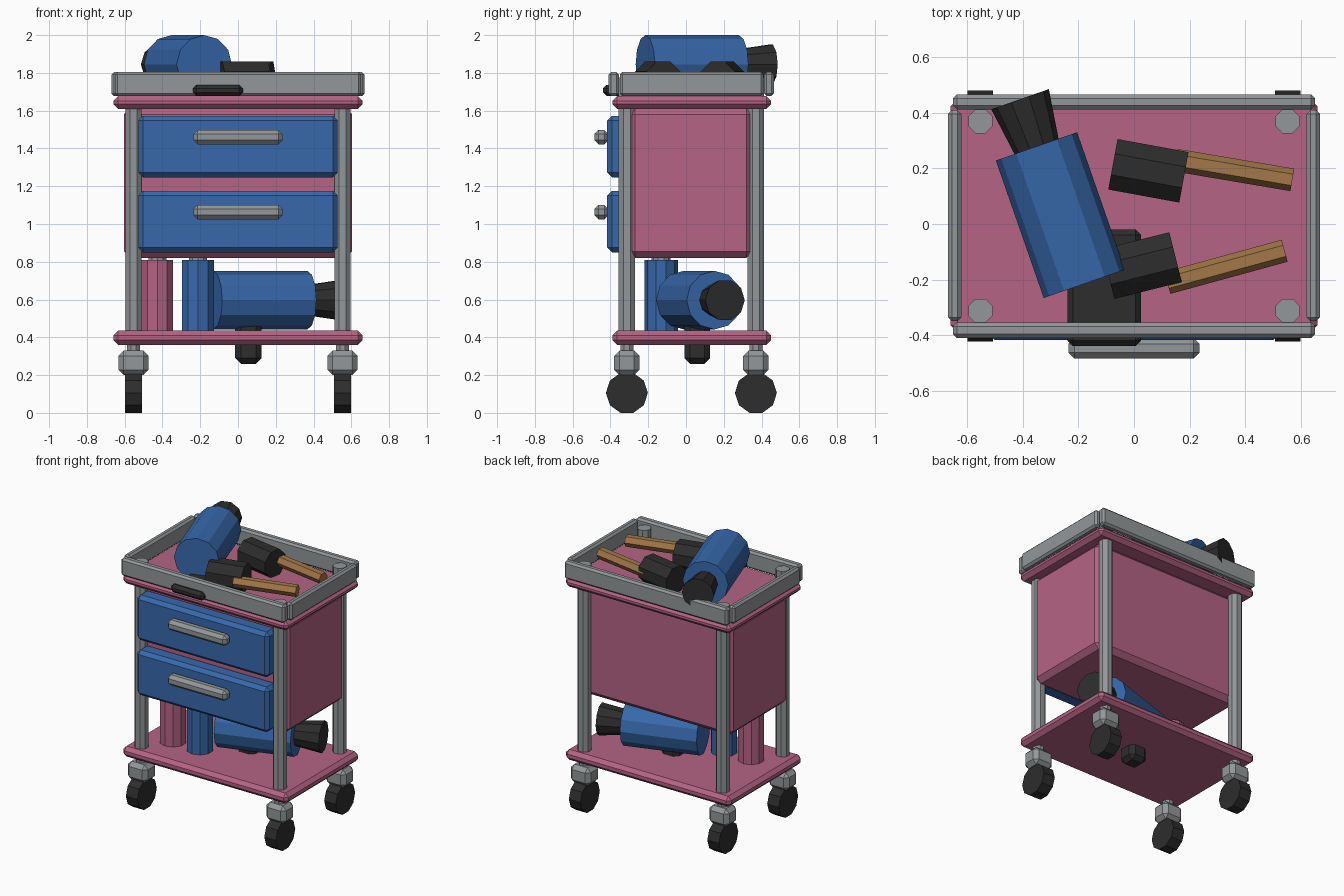
import bpy
import bmesh
from math import radians, cos, sin
from mathutils import Matrix, Vector

default = bpy.data.objects.get("Cube")
if default:
    bpy.data.objects.remove(default, do_unlink=True)


def material(name, color):
    mat = bpy.data.materials.new(name)
    mat.use_nodes = True
    rgba = (*color, 1)
    mat.diffuse_color = rgba
    mat.node_tree.nodes["Principled BSDF"].inputs["Base Color"].default_value = rgba
    return mat


PINK = material("rose_pink", (0.46, 0.125, 0.23))
BLUE = material("drawer_blue", (0.038, 0.14, 0.41))
GREY = material("metal_grey", (0.29, 0.31, 0.32))
BLACK = material("rubber_black", (0.026, 0.026, 0.026))
WOOD = material("wood_brown", (0.37, 0.19, 0.065))


def finish(name, bm, mat):
    mesh = bpy.data.meshes.new(name)
    bm.to_mesh(mesh)
    bm.free()
    mesh.materials.append(mat)
    obj = bpy.data.objects.new(name, mesh)
    bpy.context.collection.objects.link(obj)
    return obj


def box(name, mat, x, y, z, bevel):
    """Chamfered box from (min, max) ranges on each axis."""
    bm = bmesh.new()
    bmesh.ops.create_cube(bm, size=1)
    ranges = (x, y, z)
    for v in bm.verts:
        v.co = Vector([lo + (c + 0.5) * (hi - lo) for c, (lo, hi) in zip(v.co, ranges)])
    bmesh.ops.bevel(bm, geom=bm.edges[:], offset=bevel, segments=1, affect="EDGES")
    return finish(name, bm, mat)


def rod(name, mat, start, direction, length, r1, r2=None, sides=10, roll=0):
    """Cylinder or cone; direction is 'up' or a horizontal heading in degrees."""
    bm = bmesh.new()
    bmesh.ops.create_cone(bm, cap_ends=True, segments=sides, radius1=r1,
                          radius2=r1 if r2 is None else r2, depth=length,
                          matrix=Matrix.Translation((0, 0, length / 2)))
    turn = Matrix.Rotation(radians(roll), 4, "Z")
    if direction != "up":
        turn = (Matrix.Rotation(radians(direction), 4, "Z")
                @ Matrix.Rotation(radians(90), 4, "Y") @ turn)
    bm.transform(Matrix.Translation(start) @ turn)
    return finish(name, bm, mat)


# Shelves and cabinet
WIDE, DEEP = (-0.66, 0.66), (-0.39, 0.45)
box("bottom_shelf", PINK, WIDE, DEEP, (0.36, 0.435), 0.025)
box("tray_floor", PINK, WIDE, DEEP, (1.61, 1.677), 0.025)
box("cabinet", PINK, (-0.604, 0.604), (-0.305, 0.355), (0.82, 1.615), 0.035)

# Drawers with handles
for label, z in (("lower", 1.013), ("upper", 1.41)):
    box(label + "_drawer", BLUE, (-0.528, 0.528), (-0.417, -0.29), (z - 0.163, z + 0.163), 0.025)
    h = z + 0.05
    box(label + "_drawer_handle", GREY, (-0.236, 0.236), (-0.485, -0.41), (h - 0.038, h + 0.038), 0.022)

# Tray rails
RAIL_Z = (1.677, 1.805)
box("front_rail", GREY, (-0.652, 0.652), (-0.41, -0.355), RAIL_Z, 0.014)
box("back_rail", GREY, (-0.652, 0.652), (0.413, 0.466), RAIL_Z, 0.014)
for label, s in (("right", -1), ("left", 1)):
    box(label + "_rail", GREY, sorted((s * 0.622, s * 0.67)), (-0.35, 0.41), RAIL_Z, 0.014)

# Posts and casters
for side, x in (("right", -0.553), ("left", 0.553)):
    for end, y in (("front", -0.313), ("back", 0.37)):
        tag = end + "_" + side
        rod(tag + "_post", GREY, (x, y, 0.40), "up", 1.375, 0.047, sides=8, roll=22.5)
        rod(tag + "_caster_stem", GREY, (x, y, 0.3), "up", 0.1, 0.037, sides=8, roll=22.5)
        box(tag + "_caster_fork", GREY, (x - 0.08, x + 0.08), (y - 0.067, y + 0.067), (0.2, 0.33), 0.028)
        rod(tag + "_wheel", BLACK, (x - 0.046, y, 0.106), 0, 0.092, 0.111)

# Bottles on the bottom shelf
for label, mat, x in (("pink", PINK, -0.427), ("blue", BLUE, -0.212)):
    rod(label + "_bottle", mat, (x, -0.132, 0.43), "up", 0.38, 0.0885)
    rod(label + "_bottle_cap", GREY, (x, -0.132, 0.80), "up", 0.09, 0.05)


# Hair dryers
def dryer(label, center, heading):
    axis = Vector((cos(radians(heading)), sin(radians(heading)), 0))
    center = Vector(center)
    rod(label + "_dryer_body", BLUE, center - axis * 0.262, heading, 0.524, 0.155, sides=12)
    rod(label + "_dryer_nozzle", BLACK, center + axis * 0.255, heading, 0.187, 0.083, 0.11)


dryer("upper", (-0.265, 0.032, 1.845), 109.2)
dryer("lower", (0.118, 0.07, 0.597), 18)
box("lower_dryer_grip", BLACK, (-0.015, 0.125), (-0.008, 0.127), (0.26, 0.5), 0.03)

# Flat tool lying across the front rail
box("flat_tool", BLACK, (-0.239, 0.026), (-0.44, -0.02), (1.677, 1.737), 0.02)

# Brushes
rod("back_brush_head", BLACK, (-0.076, 0.215, 1.768), -10.4, 0.26, 0.1, sides=8, roll=22.5)
rod("back_brush_handle", WOOD, (0.15, 0.23, 1.768), -9.6, 0.426, 0.041, sides=6)
rod("front_brush_head", BLACK, (-0.093, -0.18, 1.768), 14, 0.25, 0.1, sides=8, roll=22.5)
rod("front_brush_handle", WOOD, (0.12, -0.212, 1.768), 15.3, 0.438, 0.041, sides=6)
